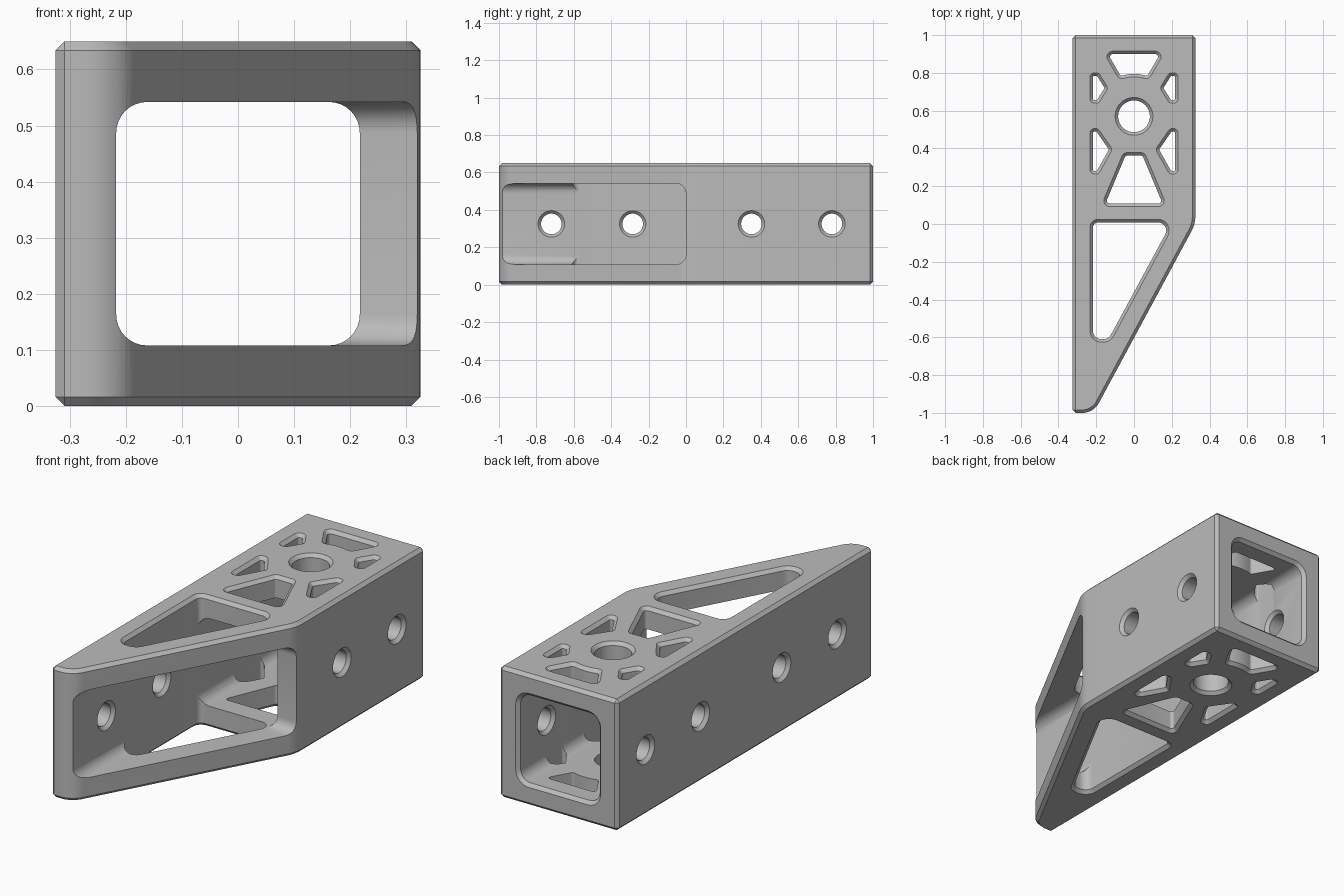
import bpy, bmesh
from math import sin, cos, tan, atan2, pi
from mathutils import Vector, Matrix

if "Cube" in bpy.data.objects:
    bpy.data.objects.remove(bpy.data.objects["Cube"])

H = 0.65        # height
HALF = 0.325    # half width
BORE = 0.217    # half width of the square bore
C = 0.016       # chamfer
OVER = 0.01     # cutter overshoot
MID = H / 2


def outline(corners, d=0.0, steps=8):
    """Counter-clockwise corners (x, y, radius), offset by d and rounded."""
    pts = []
    for i, (x, y, r) in enumerate(corners):
        p = Vector((x, y))
        u = (p - Vector(corners[i - 1][:2])).normalized()
        v = (Vector(corners[(i + 1) % len(corners)][:2]) - p).normalized()
        n, m = Vector((u.y, -u.x)), Vector((v.y, -v.x))
        p = p + (n + m) * d / (1 + n.dot(m))
        if r == 0:
            pts.append(p)
            continue
        r += d
        a = atan2(u.x * v.y - u.y * v.x, u.dot(v))
        centre = p - u * r * tan(a / 2) - n * r
        pts += [centre + r * (Matrix.Rotation(a * k / steps, 2) @ n)
                for k in range(steps + 1)]
    return pts


def circle(r, cx=0.0, cy=0.0, n=40):
    return [Vector((cx + r * cos(2 * pi * k / n), cy + r * sin(2 * pi * k / n)))
            for k in range(n)]


def loft(bm, sections, axis):
    """Skin a closed solid through (position, outline) sections along an axis."""
    place = {"x": lambda p, t: (t, p.x, p.y),
             "y": lambda p, t: (p.x, t, p.y),
             "z": lambda p, t: (p.x, p.y, t)}[axis]
    rings = [[bm.verts.new(place(p, t)) for p in pts] for t, pts in sections]
    for a, b in zip(rings, rings[1:]):
        for i in range(len(a)):
            j = (i + 1) % len(a)
            bm.faces.new((a[i], a[j], b[j], b[i]))
    bm.faces.new(rings[0])
    bm.faces.new(rings[-1])


def finish(bm, name):
    bmesh.ops.recalc_face_normals(bm, faces=bm.faces)
    mesh = bpy.data.meshes.new(name)
    bm.to_mesh(mesh)
    bm.free()
    ob = bpy.data.objects.new(name, mesh)
    bpy.context.collection.objects.link(ob)
    return ob


# Tube body with a slanted, round-nosed front end
bm = bmesh.new()
plan = outline([(HALF, 1, 0), (-HALF, 1, 0), (-HALF, -1, 0),
                (-0.214, -1, 0.1), (HALF, 0, 0.17)])
loft(bm, [(0, plan), (H, plan)], "z")
body = finish(bm, "tube_bracket")
bevel = body.modifiers.new("edge_chamfer", "BEVEL")
bevel.width = C
bevel.segments = 1
bevel.limit_method = "ANGLE"
bevel.angle_limit = 0.7

# Square bore, chamfered at the back opening
bm = bmesh.new()
lo, hi, r = MID - BORE, MID + BORE, 0.055
square = [(BORE, lo, r), (BORE, hi, r), (-BORE, hi, r), (-BORE, lo, r)]
loft(bm, [(-1.2, outline(square)), (1 - C, outline(square)),
          (1 + OVER, outline(square, C + OVER))], "y")
bore = finish(bm, "bore_cutter")

# Side pocket opening the slanted face
bm = bmesh.new()
window = outline([(-1.2, lo, r), (0, lo, r), (0, hi, r), (-1.2, hi, r)])
loft(bm, [(0, window), (0.5, window)], "x")
pocket = finish(bm, "pocket_cutter")

# Lightening holes through the top and bottom plates
edge = -0.2335
top_hole = [(0.165, 0.915, 0.03), (-0.165, 0.915, 0.03), (-0.078, 0.765, 0.03),
            (0, 0.785, -0.2), (0.078, 0.765, 0.03)]
middle_hole = [(0.056, 0.378, 0.03), (-0.056, 0.378, 0.03),
               (-0.175, 0.093, 0.03), (0.175, 0.093, 0.03)]
front_hole = [(0.227, 0.025, 0.06), (edge, 0.025, 0.045),
              (edge, -0.625, 0.06), (-0.125, -0.625, 0.06)]
upper_side = [(-0.187, 0.8, 0.024), (edge, 0.8, 0.024), (edge, 0.64, 0.024),
              (-0.187, 0.64, 0.024), (-0.137, 0.72, 0.024)]
lower_side = [(-0.19, 0.505, 0.024), (edge, 0.505, 0.024), (edge, 0.265, 0.024),
              (-0.187, 0.265, 0.024), (-0.114, 0.395, 0.024)]
holes = [top_hole, middle_hole, front_hole]
for side in (upper_side, lower_side):
    holes += [side, [(-x, y, r) for x, y, r in reversed(side)]]

bm = bmesh.new()
levels = [(-OVER, OVER), (C, -C), (H - C, -C), (H + OVER, OVER)]
for hole in holes:
    loft(bm, [(z, outline(hole, d)) for z, d in levels], "z")
loft(bm, [(z, circle(0.1 + d, 0, 0.57)) for z, d in levels], "z")
plates = finish(bm, "plate_hole_cutter")

# Bolt holes through the side walls, chamfered on both faces
bm = bmesh.new()
walls = [(-HALF - OVER, OVER), (-HALF + C, -C), (-BORE - C, -C), (-BORE + OVER, OVER)]
for side, places in ((1, (-0.72, -0.285, 0.35, 0.78)), (-1, (0.35, 0.78))):
    for y in places:
        loft(bm, [(side * x, circle(0.071 + d, y, MID)) for x, d in walls], "x")
bolts = finish(bm, "bolt_hole_cutter")

# Cut everything, bake the result and drop the cutters
cutters = (bore, pocket, plates, bolts)
for cutter in cutters:
    cutter.hide_render = True
    cut = body.modifiers.new(cutter.name, "BOOLEAN")
    cut.operation = "DIFFERENCE"
    cut.solver = "EXACT"
    cut.object = cutter
bpy.context.view_layer.update()
bpy.ops.object.select_all(action="DESELECT")
body.select_set(True)
bpy.context.view_layer.objects.active = body
for name in [m.name for m in body.modifiers]:
    bpy.ops.object.modifier_apply(modifier=name)
for cutter in cutters:
    bpy.data.objects.remove(cutter)

# Plain grey metal
grey = bpy.data.materials.new("plain_grey")
grey.use_nodes = True
colour = (0.5, 0.5, 0.5, 1)
grey.diffuse_color = colour
grey.node_tree.nodes["Principled BSDF"].inputs["Base Color"].default_value = colour
body.data.materials.clear()
body.data.materials.append(grey)
bpy.ops.object.shade_smooth_by_angle(angle=0.5)
